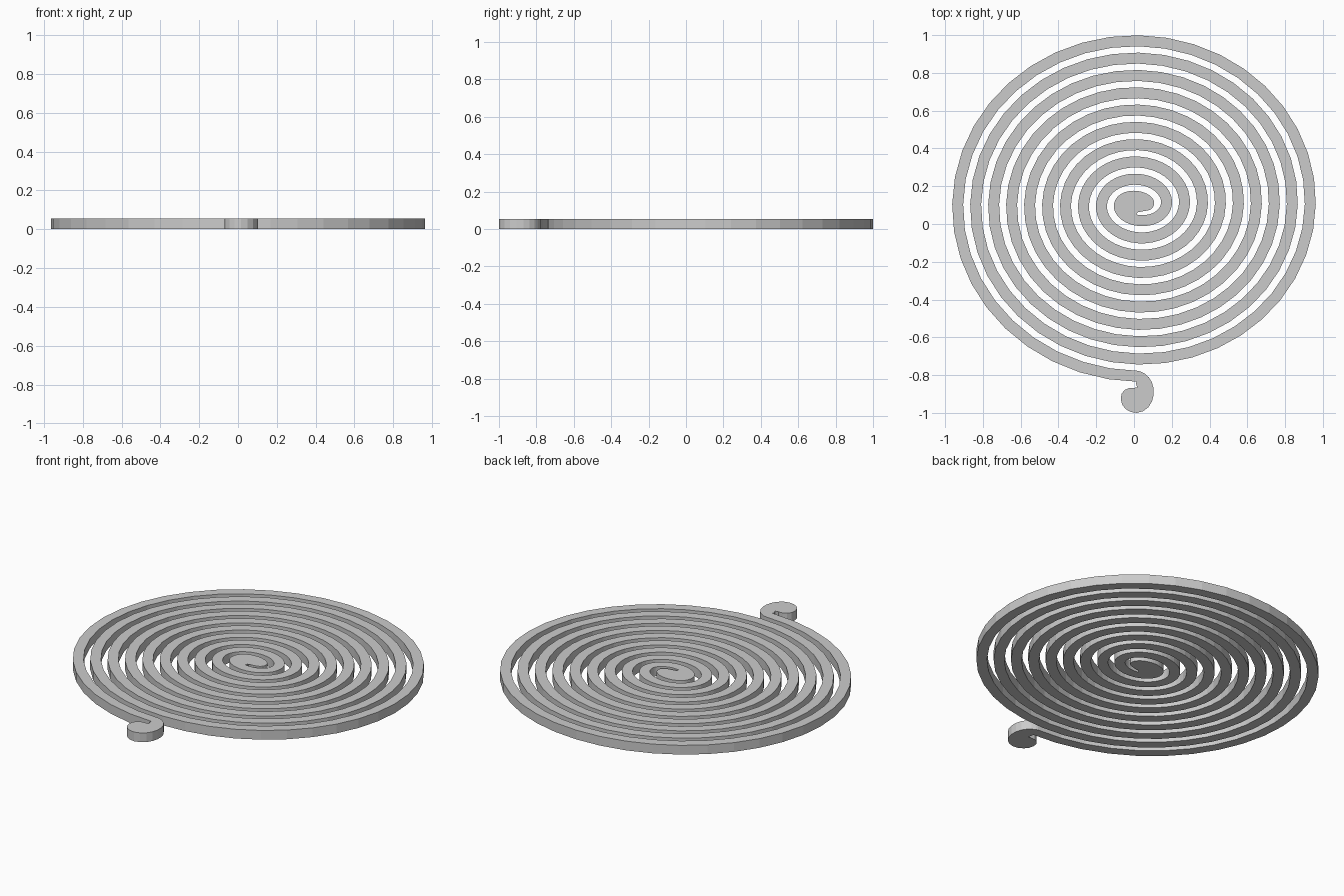
import bpy, bmesh, math
from mathutils import Vector

if "Cube" in bpy.data.objects:
    bpy.data.objects.remove(bpy.data.objects["Cube"])

CX, CY = 0.0237, 0.1046      # spiral centre
HALF_W, HEIGHT = 0.029, 0.055
STEPS, TURNS = 40, 10


def centre_line(t):
    """Slightly oval spiral, t in turns, starting at the bottom of each turn."""
    a = 2 * math.pi * t
    return Vector((CX + (0.0952 * t + 0.029) * math.sin(a),
                   CY - (0.0917 * t - 0.0058) * math.cos(a)))


# Left and right edges of the flat strip; the innermost turn is filled solid
core = Vector((0.019, 0.062))
left, right = [], []
for i in range(STEPS * TURNS + 1):
    t = i / STEPS
    p = centre_line(t)
    d = (centre_line(t + 0.002) - centre_line(t - 0.002)).normalized()
    n = Vector((-d.y, d.x)) * HALF_W
    left.append(core if t < 0.97 else p + n)
    right.append(p - n)

# Curled end tab: outline sweeps round the notch tip
tip = Vector((0.018, -0.866))
right.append(Vector((0.010, -0.845)))
left.append(Vector((0.035, -0.781)))
curl = [(0.058, -0.793), (0.078, -0.811), (0.094, -0.836), (0.104, -0.870),
        (0.104, -0.905), (0.095, -0.940), (0.076, -0.970), (0.048, -0.991),
        (0.015, -1.0), (-0.018, -0.995), (-0.045, -0.979), (-0.063, -0.955),
        (-0.070, -0.928), (-0.066, -0.900), (-0.050, -0.879), (-0.028, -0.869),
        (-0.008, -0.870), (0.006, -0.880)]
for c in curl:
    left.append(Vector(c))
    right.append(tip)

# Strip faces, sharing vertices where an edge collapses to a point
bm = bmesh.new()


def edge_verts(points):
    out = []
    for i, p in enumerate(points):
        same = i > 0 and points[i - 1] is p
        out.append(out[-1] if same else bm.verts.new((p.x, p.y, 0)))
    return out


lv, rv = edge_verts(left), edge_verts(right)
for i in range(len(lv) - 1):
    loop = list(dict.fromkeys((lv[i], rv[i], rv[i + 1], lv[i + 1])))
    bm.faces.new(loop)

# Raise the strip to its thickness
res = bmesh.ops.extrude_face_region(bm, geom=bm.faces[:])
bmesh.ops.translate(bm, vec=(0, 0, HEIGHT),
                    verts=[g for g in res["geom"] if isinstance(g, bmesh.types.BMVert)])
bmesh.ops.recalc_face_normals(bm, faces=bm.faces[:])

mesh = bpy.data.meshes.new("spiral_coil")
bm.to_mesh(mesh)
bm.free()
coil = bpy.data.objects.new("spiral_coil", mesh)
bpy.context.collection.objects.link(coil)
